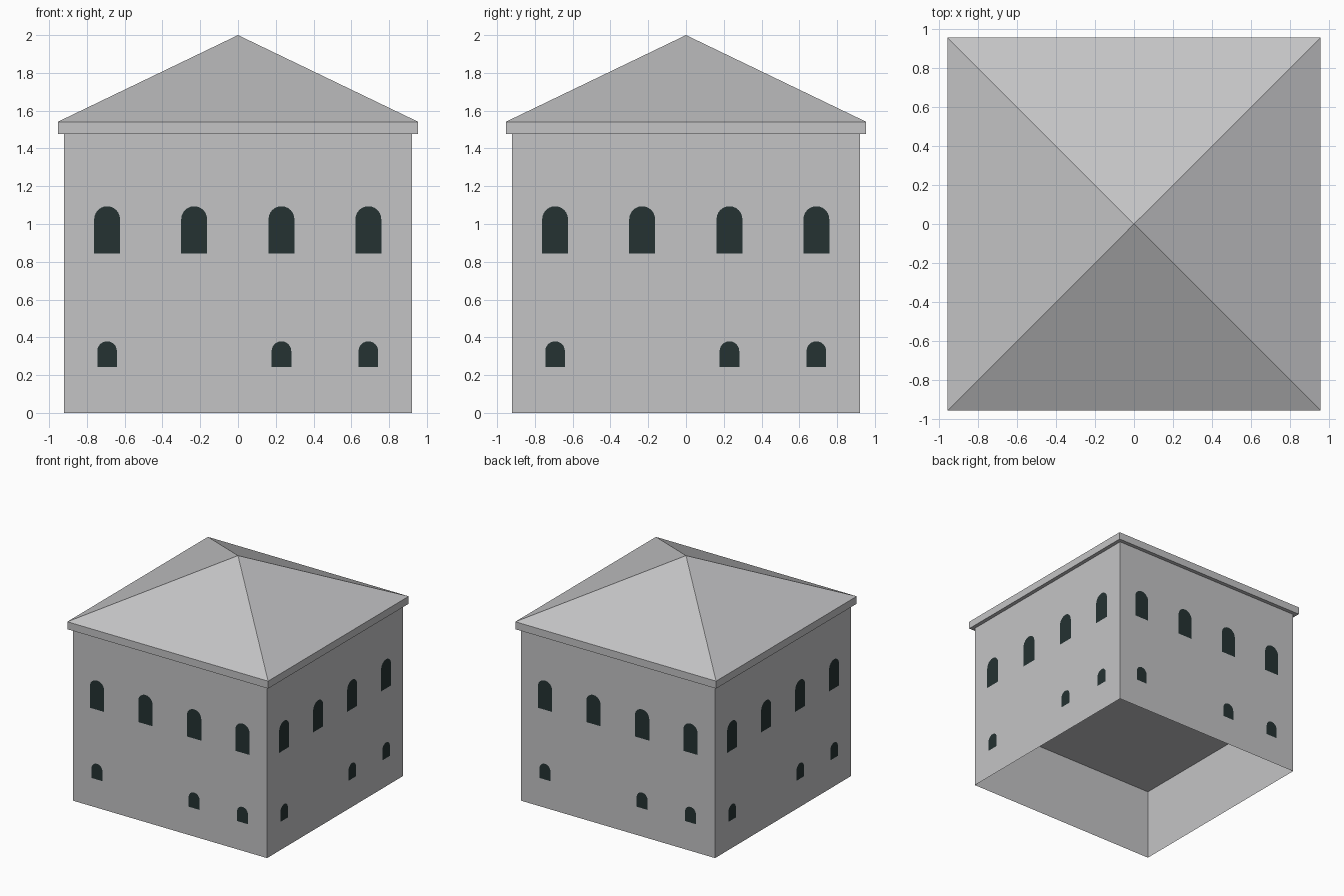
import bpy, bmesh, math
from mathutils import Matrix, Vector

cube = bpy.data.objects.get("Cube")
if cube:
    bpy.data.objects.remove(cube, do_unlink=True)

HALF = 0.921         # half width of the walls
EAVE = 0.954         # half width of the eaves
SOFFIT, GUTTER, APEX = 1.477, 1.541, 2.0
FLOOR = 0.62


def material(name, colour):
    mat = bpy.data.materials.new(name)
    mat.use_nodes = True
    mat.diffuse_color = (*colour, 1)
    shader = next(n for n in mat.node_tree.nodes if n.type == 'BSDF_PRINCIPLED')
    shader.inputs["Base Color"].default_value = (*colour, 1)
    return mat


stone = material("pale grey stone", (0.55, 0.55, 0.56))
glass = material("dark window", (0.018, 0.032, 0.032))


def finish(name, bm, mat):
    mesh = bpy.data.meshes.new(name)
    bm.to_mesh(mesh)
    bm.free()
    mesh.materials.append(mat)
    obj = bpy.data.objects.new(name, mesh)
    bpy.context.collection.objects.link(obj)
    return obj


def square(bm, half, z):
    corners = ((-1, -1), (1, -1), (1, 1), (-1, 1))
    return [bm.verts.new((x * half, y * half, z)) for x, y in corners]


def square_shell(bm, profile):
    """Join stacked square rings given as (half width, height), outward facing."""
    rings = [square(bm, half, z) for half, z in profile]
    for low, high in zip(rings, rings[1:]):
        for i in range(4):
            j = (i + 1) % 4
            bm.faces.new((low[i], low[j], high[j], high[i]))
    return rings


# Walls, open underneath
bm = bmesh.new()
square_shell(bm, [(HALF, 0), (HALF, SOFFIT)])
finish("walls", bm, stone)

# Raised floor inside the walls, facing down
bm = bmesh.new()
bm.faces.new(reversed(square(bm, HALF, FLOOR)))
finish("raised_floor", bm, stone)

# Pyramid roof with fascia and soffit
bm = bmesh.new()
rings = square_shell(bm, [(HALF, SOFFIT), (EAVE, SOFFIT), (EAVE, GUTTER)])
tip = bm.verts.new((0, 0, APEX))
for i in range(4):
    bm.faces.new((rings[-1][i], rings[-1][(i + 1) % 4], tip))
finish("roof", bm, stone)


def arched_window(bm, turn, x, sill, top, width):
    """Thin arched plate on the front wall, turned to one of the four sides."""
    r = width / 2
    outline = [(x - r, sill), (x + r, sill)]
    for k in range(13):
        a = math.pi * k / 12
        outline.append((x + r * math.cos(a), top - r + r * math.sin(a)))
    y = -HALF - 0.003
    bm.faces.new([bm.verts.new(turn @ Vector((px, y, pz))) for px, pz in outline])


# Windows: four above and three below on every side
columns = (-0.693, -0.232, 0.23, 0.69)
for side, quarter in (("front", 0), ("right", 1), ("back", 2), ("left", 3)):
    turn = Matrix.Rotation(quarter * math.pi / 2, 3, 'Z')
    bm = bmesh.new()
    for n, x in enumerate(columns):
        arched_window(bm, turn, x, 0.843, 1.094, 0.137)
        if n != 1:
            arched_window(bm, turn, x, 0.244, 0.379, 0.104)
    finish(side + "_windows", bm, glass)
